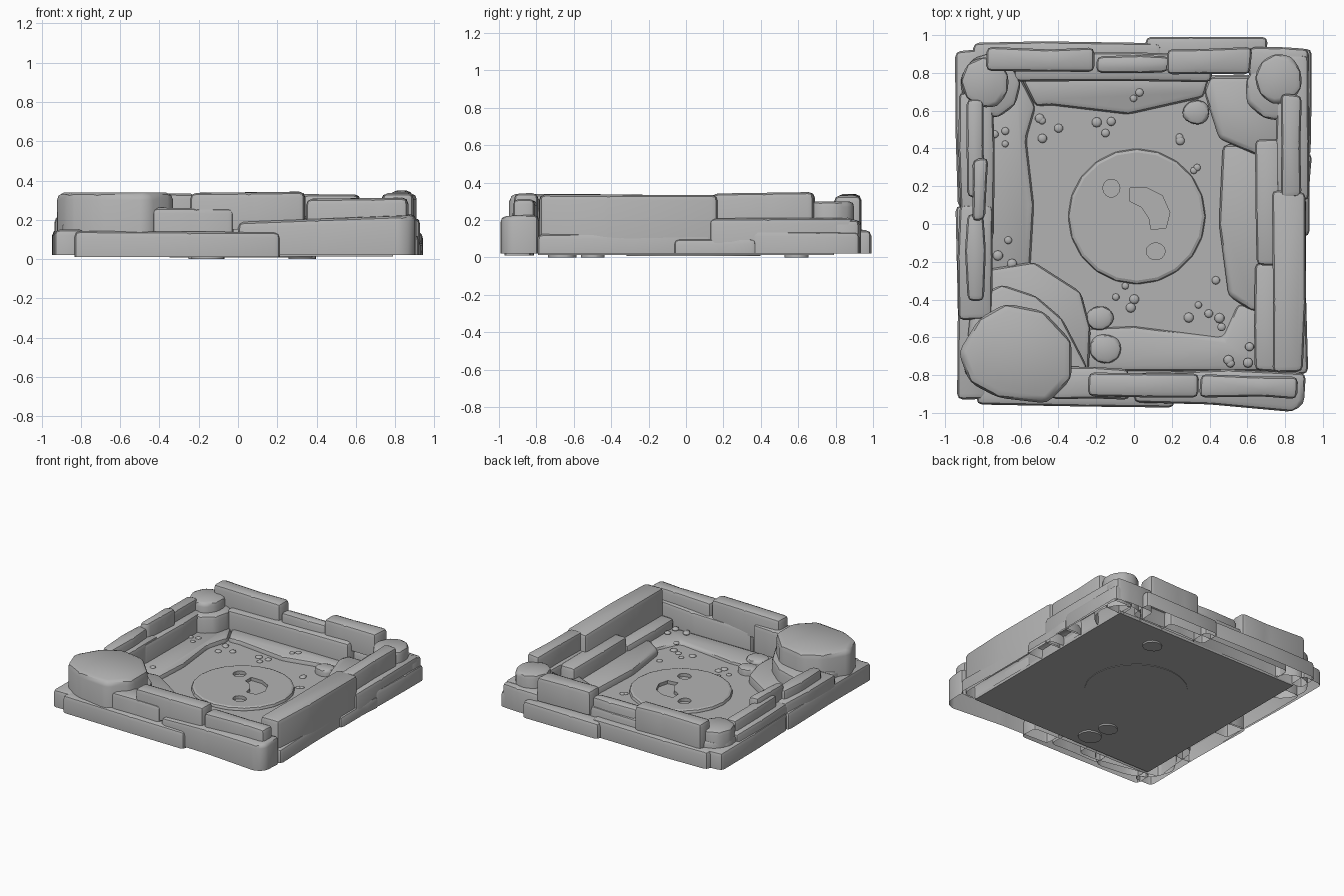
import bpy, bmesh, math, random
from mathutils import Vector

random.seed(7)
cube = bpy.data.objects.get("Cube")
if cube:
    bpy.data.objects.remove(cube, do_unlink=True)

mat = bpy.data.materials.new("stone_grey")
mat.use_nodes = True
GREY = (0.45, 0.45, 0.45, 1)
mat.diffuse_color = GREY
mat.node_tree.nodes["Principled BSDF"].inputs["Base Color"].default_value = GREY


def shade(ob, angle):
    bpy.ops.object.select_all(action='DESELECT')
    bpy.context.view_layer.objects.active = ob
    ob.select_set(True)
    bpy.ops.object.shade_smooth_by_angle(angle=math.radians(angle))


def finish(name, bm, angle=40):
    mesh = bpy.data.meshes.new(name)
    bm.to_mesh(mesh)
    bm.free()
    mesh.materials.append(mat)
    ob = bpy.data.objects.new(name, mesh)
    bpy.context.collection.objects.link(ob)
    shade(ob, angle)
    return ob


def slab(name, outline, z0, z1, bevel=0.03, closed=False, tilt=0.0):
    """Extrude an outline into a rounded stone, open underneath unless closed."""
    bm = bmesh.new()
    base = bm.faces.new([bm.verts.new((x, y, z0)) for x, y in outline])
    new = bmesh.ops.extrude_face_region(bm, geom=[base], use_keep_orig=True)["geom"]
    tops = [v for v in new if isinstance(v, bmesh.types.BMVert)]
    mid = sum((v.co for v in tops), Vector()) / len(tops)
    for v in tops:
        v.co.z = z1 + tilt * (v.co.x - mid.x + v.co.y - mid.y)
    bmesh.ops.recalc_face_normals(bm, faces=bm.faces[:])
    if bevel:
        edges = [e for e in bm.edges if max(v.co.z for v in e.verts) > z0 + 1e-4]
        bmesh.ops.bevel(bm, geom=edges, offset=bevel, segments=2, profile=0.5,
                        affect='EDGES', clamp_overlap=True)
    if not closed:
        under = [f for f in bm.faces if all(v.co.z < z0 + 1e-4 for v in f.verts)]
        bmesh.ops.delete(bm, geom=under, context='FACES')
    return finish(name, bm)


def block(name, x0, x1, y0, y1, z0, z1, bevel=0.03):
    """Long hand-cut stone with a slightly uneven outline."""
    if x1 - x0 > y1 - y0:
        m = x0 + (x1 - x0) * random.uniform(0.35, 0.65)
        pts = [(x0, y0), (m, y0), (x1, y0), (x1, y1), (m, y1), (x0, y1)]
    else:
        m = y0 + (y1 - y0) * random.uniform(0.35, 0.65)
        pts = [(x0, y0), (x1, y0), (x1, m), (x1, y1), (x0, y1), (x0, m)]
    j = 0.01
    pts = [(x + random.uniform(-j, j), y + random.uniform(-j, j)) for x, y in pts]
    return slab(name, pts, z0, z1, bevel, tilt=random.uniform(-0.015, 0.015))


def ring(cx, cy, rx, ry, sides, turn=0.0, jitter=0.0):
    out = []
    for i in range(sides):
        a = turn + math.tau * i / sides
        k = 1 + random.uniform(-jitter, jitter)
        out.append((cx + rx * k * math.cos(a), cy + ry * k * math.sin(a)))
    return out


# Floor and the uneven ledges around it
slab("floor", [(-0.79, -0.79), (0.79, -0.79), (0.79, 0.79), (-0.79, 0.79)], 0.012, 0.035, 0, True)
slab("left_ledge", [(-0.78, -0.3), (-0.55, -0.25), (-0.53, 0.1), (-0.57, 0.45),
                    (-0.52, 0.62), (-0.6, 0.78), (-0.78, 0.78)], 0.015, 0.07)
slab("back_ledge", [(-0.52, 0.62), (-0.45, 0.63), (-0.03, 0.58), (0.37, 0.67),
                    (0.4, 0.78), (-0.6, 0.78)], 0.015, 0.07)
slab("right_ledge", [(0.5, -0.38), (0.62, -0.46), (0.78, -0.46), (0.78, 0.42),
                     (0.47, 0.42), (0.45, 0.0)], 0.015, 0.085)
slab("front_ledge", [(-0.25, -0.55), (0.0, -0.54), (0.47, -0.6), (0.55, -0.42),
                     (0.72, -0.46), (0.72, -0.78), (-0.25, -0.78)], 0.015, 0.06)

# Round medallion with a sunken crescent and two dots
disc = slab("round_medallion", ring(0.015, 0.04, 0.365, 0.36, 20), 0.008, 0.06, 0.02, True)
crescent = [(-0.02, 0.19), (0.07, 0.19), (0.15, 0.15), (0.19, 0.06), (0.17, -0.02),
            (0.09, -0.03), (0.08, 0.03), (0.04, 0.09), (-0.02, 0.12)]
for label, outline in (("crescent", crescent),
                       ("upper_dot", ring(-0.12, 0.19, 0.045, 0.048, 14)),
                       ("lower_dot", ring(0.115, -0.145, 0.05, 0.045, 14))):
    cutter = slab(label + "_cutter", outline, 0.035, 0.12, 0, True)
    cutter.hide_render = True
    mod = disc.modifiers.new(label, 'BOOLEAN')
    mod.operation, mod.solver, mod.object = 'DIFFERENCE', 'EXACT', cutter
    bpy.context.view_layer.objects.active = disc
    bpy.ops.object.modifier_apply(modifier=mod.name)
    bpy.data.objects.remove(cutter, do_unlink=True)
shade(disc, 15)

# Lower wall course
slab("front_base_b", [(0.0, -0.945), (0.4, -0.955), (0.84, -0.995), (0.9, -0.95), (0.91, -0.79),
                      (0.5, -0.77), (0.0, -0.79)], 0.02, 0.21, tilt=0.04)
for spec in (("front_base_a", -0.83, 0.21, -0.965, -0.82, 0.01, 0.14),
             ("front_base_c", -0.44, -0.03, -0.93, -0.76, 0.02, 0.26),
             ("left_base_a", -0.94, -0.78, -0.92, 0.1, 0.02, 0.15),
             ("left_base_b", -0.94, -0.78, 0.08, 0.92, 0.02, 0.15),
             ("left_middle_a", -0.925, -0.75, -0.5, 0.1, 0.02, 0.22),
             ("left_middle_b", -0.92, -0.74, -0.07, 0.7, 0.02, 0.21),
             ("back_base_a", -0.86, 0.15, 0.8, 0.96, 0.02, 0.15),
             ("back_base_b", 0.07, 0.7, 0.82, 0.99, 0.02, 0.14),
             ("back_base_c", 0.6, 0.92, 0.78, 0.93, 0.02, 0.2),
             ("back_middle", -0.64, 0.42, 0.76, 0.9, 0.02, 0.21),
             ("right_base_a", 0.78, 0.935, -0.06, 0.37, 0.02, 0.1),
             ("right_base_b", 0.78, 0.935, 0.36, 0.92, 0.02, 0.14),
             ("right_base_c", 0.76, 0.92, 0.13, 0.9, 0.02, 0.21),
             ("right_base_d", 0.78, 0.915, -0.8, 0.15, 0.02, 0.13),
             ("right_inner_a", 0.65, 0.78, -0.22, 0.45, 0.02, 0.2),
             ("right_inner_b", 0.64, 0.78, -0.78, -0.2, 0.02, 0.13)):
    block(*spec)

# Upper wall course
for spec in (("front_top_a", -0.25, 0.34, -0.92, -0.79, 0.15, 0.34),
             ("front_top_b", 0.35, 0.87, -0.92, -0.8, 0.15, 0.31),
             ("right_long_stone", 0.73, 0.9, -0.79, 0.17, 0.02, 0.335),
             ("right_top", 0.78, 0.89, 0.14, 0.69, 0.15, 0.345),
             ("left_top_a", -0.89, -0.79, -0.4, 0.05, 0.15, 0.29),
             ("left_top_b", -0.86, -0.78, 0.02, 0.35, 0.15, 0.33),
             ("left_top_c", -0.88, -0.79, 0.14, 0.67, 0.15, 0.29),
             ("back_top_a", -0.78, -0.2, 0.81, 0.93, 0.15, 0.335),
             ("back_top_b", -0.2, 0.18, 0.8, 0.89, 0.15, 0.28),
             ("back_top_c", 0.18, 0.62, 0.8, 0.93, 0.15, 0.33)):
    block(*spec)

# Big corner boulder with its stepped footing
boulder = [(-0.93, -0.68), (-0.87, -0.84), (-0.72, -0.92), (-0.46, -0.95), (-0.33, -0.82),
           (-0.33, -0.62), (-0.48, -0.46), (-0.68, -0.42), (-0.82, -0.5)]
slab("corner_boulder", boulder, 0.02, 0.34, 0.04)
slab("boulder_step", [(-0.9, -0.8), (-0.4, -0.9), (-0.25, -0.9), (-0.25, -0.75), (-0.38, -0.5),
                      (-0.52, -0.38), (-0.7, -0.32), (-0.86, -0.4)], 0.02, 0.2)
slab("boulder_apron", [(-0.78, -0.78), (-0.24, -0.78), (-0.23, -0.55), (-0.28, -0.36),
                       (-0.53, -0.2), (-0.78, -0.24)], 0.015, 0.1)

# Corner posts on wider footings
for side, cx, cy, fx, fy, top in (("left", -0.785, 0.75, -0.76, 0.73, 0.275),
                                  ("right", 0.765, 0.77, 0.75, 0.72, 0.3)):
    slab(f"back_{side}_post", ring(cx, cy, 0.13, 0.14, 9, 0.3, 0.04), 0.12, top, 0.03)
    slab(f"back_{side}_post_footing", ring(fx, fy, 0.165, 0.18, 9, 0.1, 0.04), 0.02, 0.2, 0.03)
slab("back_right_flagstone", [(0.37, 0.7), (0.45, 0.45), (0.66, 0.36), (0.78, 0.4),
                              (0.78, 0.78), (0.4, 0.78)], 0.015, 0.12)

# Loose rocks beside the ledges
for i, (x, y, r) in enumerate(((0.33, 0.59, 0.075), (-0.18, -0.5, 0.075), (-0.15, -0.66, 0.09))):
    slab(f"loose_rock_{i}", ring(x, y, r, r * 0.9, 9, jitter=0.06), 0.0, 0.085, 0.025, True)

# Pebbles scattered in small groups
bm = bmesh.new()
for cx, cy, count, spread in ((-0.4, 0.5, 4, 0.1), (-0.15, 0.5, 3, 0.08), (0.3, 0.4, 4, 0.12),
                              (0.35, -0.42, 6, 0.13), (-0.05, -0.4, 4, 0.08), (-0.68, 0.5, 3, 0.08),
                              (-0.7, -0.15, 4, 0.08), (0.02, 0.71, 2, 0.05), (0.55, -0.7, 4, 0.08),
                              (0.55, 0.15, 2, 0.08)):
    for _ in range(count):
        x, y = cx + random.uniform(-spread, spread), cy + random.uniform(-spread, spread)
        outer = x < -0.55 or x > 0.46 or y > 0.62 or y < -0.57
        made = bmesh.ops.create_icosphere(bm, subdivisions=2, radius=random.uniform(0.018, 0.027))
        for v in made["verts"]:
            v.co = Vector((x + v.co.x, y + v.co.y, (0.07 if outer else 0.035) + v.co.z * 0.5))
finish("pebbles", bm, 60)
